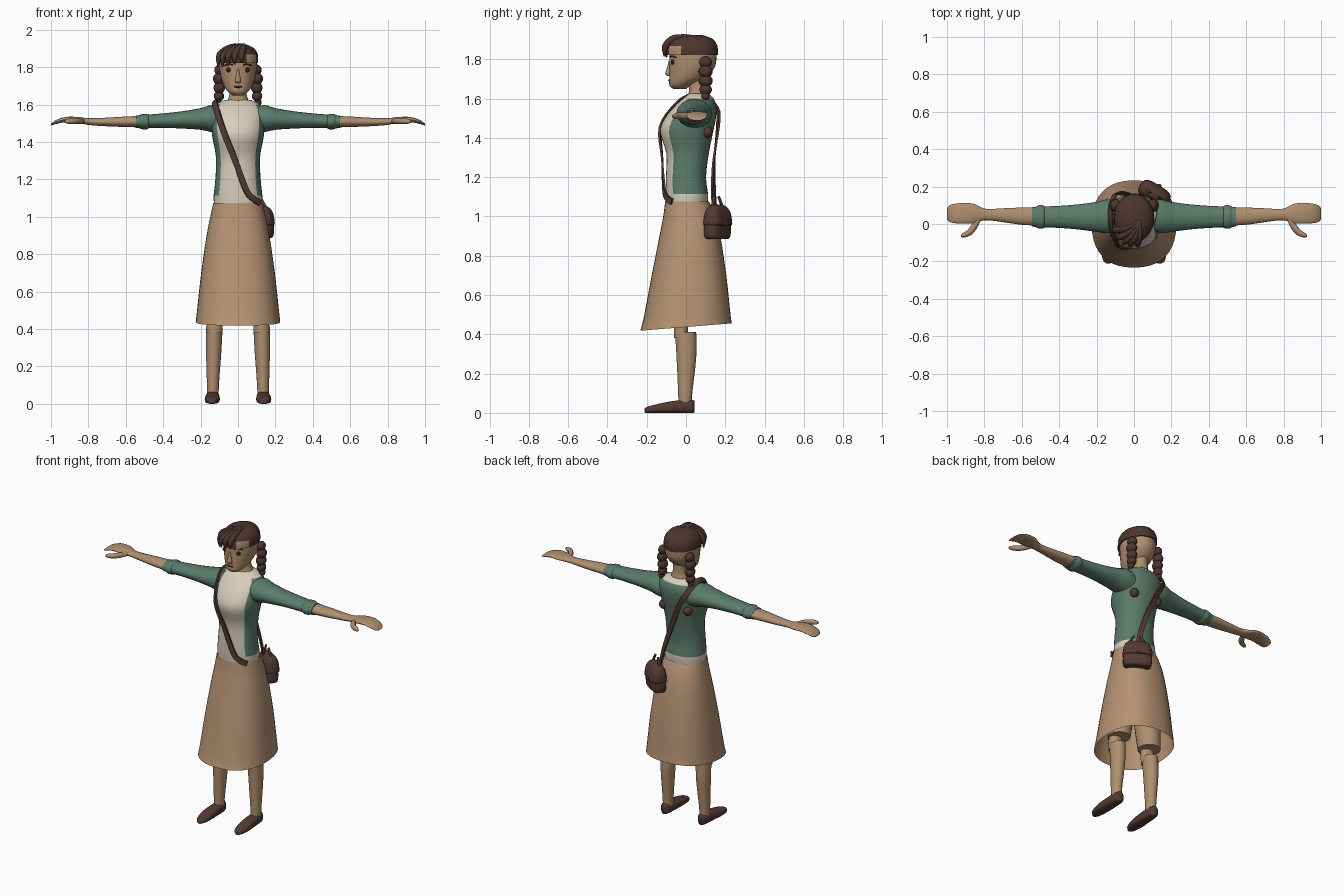
import bpy, bmesh, math
from mathutils import Vector, Matrix


def material(name, rgb):
    m = bpy.data.materials.new(name)
    m.diffuse_color = (*rgb, 1)
    return m


SKIN = material("skin", (0.43, 0.275, 0.16))
TAN = material("skirt_tan", (0.46, 0.29, 0.175))
GREEN = material("jacket_green", (0.105, 0.20, 0.15))
CREAM = material("shirt_cream", (0.68, 0.61, 0.49))
HAIR = material("hair_brown", (0.075, 0.036, 0.030))
LEATHER = material("leather_brown", (0.085, 0.042, 0.034))
DARK = material("eye_dark", (0.03, 0.018, 0.015))


def finish(bm, name, mats, angle=50):
    me = bpy.data.meshes.new(name)
    bm.to_mesh(me)
    bm.free()
    ob = bpy.data.objects.new(name, me)
    bpy.context.collection.objects.link(ob)
    for m in mats:
        me.materials.append(m)
    bpy.ops.object.select_all(action='DESELECT')
    bpy.context.view_layer.objects.active = ob
    ob.select_set(True)
    bpy.ops.object.shade_smooth_by_angle(angle=math.radians(angle))
    return ob


def smooth_rings(rings, steps):
    """Catmull-Rom interpolation between section rings."""
    out = []
    for i in range(len(rings) - 1):
        p0, p1 = rings[max(i - 1, 0)], rings[i]
        p2, p3 = rings[i + 1], rings[min(i + 2, len(rings) - 1)]
        for k in range(steps):
            t = k / steps
            out.append([0.5 * (2 * b + (c - a) * t + (2 * a - 5 * b + 4 * c - d) * t * t
                               + (3 * b - a - 3 * c + d) * t ** 3)
                        for a, b, c, d in zip(p0, p1, p2, p3)])
    return out + [list(rings[-1])]


def loft(name, rings, mats, axis='Z', n=24, e=2.0, caps=True, side=1, steps=3,
         rule=None, warp=None, angle=50):
    """Rings are (position on axis, centre u, centre v, radius u, radius v)."""
    bm = bmesh.new()
    loops = []
    for t, u, v, ru, rv in smooth_rings(rings, steps):
        loop = []
        for i in range(n):
            a = 2 * math.pi * i / n
            s, c = math.sin(a), math.cos(a)
            p = u + ru * math.copysign(abs(s) ** (2 / e), s)
            q = v - rv * math.copysign(abs(c) ** (2 / e), c)
            co = Vector({'X': (t, p, q), 'Y': (p, t, q), 'Z': (p, q, t)}[axis])
            co.x *= side
            loop.append(bm.verts.new(warp(co) if warp else co))
        loops.append(loop)
    for a, b in zip(loops, loops[1:]):
        for i in range(n):
            j = (i + 1) % n
            f = bm.faces.new((a[i], a[j], b[j], b[i]))
            if rule:
                f.material_index = rule(i, f.calc_center_median())
    if caps:
        bm.faces.new(loops[0])
        bm.faces.new(loops[-1])
    bmesh.ops.recalc_face_normals(bm, faces=bm.faces)
    return finish(bm, name, mats, angle)


def ball(name, co, scale, mat):
    bm = bmesh.new()
    bmesh.ops.create_uvsphere(bm, u_segments=16, v_segments=10, radius=1,
                              matrix=Matrix.Translation(co) @ Matrix.Diagonal((*scale, 1)))
    return finish(bm, name, [mat], 80)


def tube(name, pts, mat):
    """Round tapered tube through (x, y, z, radius) points."""
    cu = bpy.data.curves.new(name, 'CURVE')
    cu.dimensions, cu.bevel_depth, cu.bevel_resolution = '3D', 1.0, 2
    cu.use_fill_caps = True
    sp = cu.splines.new('POLY')
    fine = smooth_rings(pts, 4)
    sp.points.add(len(fine) - 1)
    for p, (x, y, z, r) in zip(sp.points, fine):
        p.co, p.radius = (x, y, z, 1), r
    tmp = bpy.data.objects.new(name + "_curve", cu)
    bpy.context.collection.objects.link(tmp)
    bpy.context.view_layer.update()
    bm = bmesh.new()
    bm.from_mesh(bpy.data.meshes.new_from_object(tmp))
    bpy.data.objects.remove(tmp)
    for f in bm.faces:
        f.material_index = 0
    return finish(bm, name, [mat], 60)


def ribbon(name, pts, width, thick, mat):
    """Flat band whose face looks away from the body axis."""
    bm = bmesh.new()
    pts = [Vector(p) for p in smooth_rings(pts, 4)]
    loops = []
    for i, p in enumerate(pts):
        tan = (pts[min(i + 1, len(pts) - 1)] - pts[max(i - 1, 0)]).normalized()
        out = p - Vector((0, 0.03, min(p.z, 1.48)))
        out = (out - tan * out.dot(tan)).normalized()
        w = tan.cross(out) * width / 2
        o = out * thick / 2
        loops.append([bm.verts.new(p + d) for d in (w + o, o - w, -w - o, w - o)])
    for a, b in zip(loops, loops[1:]):
        for i in range(4):
            j = (i + 1) % 4
            bm.faces.new((a[i], a[j], b[j], b[i]))
    bm.faces.new(loops[0])
    bm.faces.new(loops[-1])
    bmesh.ops.recalc_face_normals(bm, faces=bm.faces)
    return finish(bm, name, [mat], 40)


# Torso: cream shirt with an open jacket on the sides and back
loft("torso", [(1.06, 0, .005, .128, .105), (1.115, 0, .005, .13, .107), (1.2, 0, 0, .121, .102),
               (1.32, 0, .008, .118, .108), (1.43, 0, .003, .138, .135), (1.5, 0, .022, .143, .13),
               (1.56, 0, .048, .142, .107), (1.60, 0, .062, .118, .078), (1.625, 0, .066, .07, .05)],
     [CREAM, GREEN], n=36, e=2.2,
     rule=lambda i, c: int(5 <= i < 31 and 1.115 < c.z < 1.605))

# Skirt: open flared sheet with a hem dipping at the front
loft("skirt", [(1.075, 0, .006, .132, .112), (1.0, 0, .017, .148, .133), (.9, 0, .02, .168, .155),
               (.7, 0, .015, .197, .19), (.5, 0, .005, .219, .22), (.437, 0, 0, .226, .233)],
     [TAN], n=40, e=2.35, caps=False,
     warp=lambda c: c + Vector((0, 0, .08 * c.y * max(0, (.75 - c.z) / .313))))

# Neck and head
loft("neck", [(1.58, 0, .055, .075, .058), (1.625, 0, .062, .056, .049), (1.66, 0, .06, .045, .045),
              (1.73, 0, .06, .045, .045)], [SKIN])
loft("head", [(1.648, 0, -.032, .025, .03), (1.665, 0, -.03, .05, .054), (1.70, 0, .003, .076, .088),
              (1.75, 0, .028, .093, .113), (1.80, 0, .035, .10, .12), (1.86, 0, .035, .095, .115),
              (1.90, 0, .035, .06, .08), (1.912, 0, .035, .02, .03)], [SKIN], n=28)
loft("nose", [(1.715, 0, -.083, .012, .011), (1.727, 0, -.088, .016, .018),
              (1.755, 0, -.086, .010, .011), (1.79, 0, -.084, .005, .005)], [SKIN], n=12)
tube("mouth", [(-.022, -.082, 1.695, .003), (0, -.086, 1.694, .005), (.022, -.082, 1.695, .003)], LEATHER)

# Hair cap with a bare patch beside the parting
loft("hair_cap", [(1.822, 0, .032, .107, .132), (1.868, 0, .032, .106, .128),
                  (1.905, 0, .034, .082, .10), (1.924, 0, .035, .035, .045)],
     [HAIR, SKIN], n=28, steps=2,
     rule=lambda i, c: int(c.z < 1.868 and .04 < c.x < .1 and c.y < -.02))
# Swept fringe strands
for i, (x, y, z) in enumerate([(-.104, -.035, 1.80), (-.082, -.075, 1.80), (-.052, -.10, 1.81),
                               (-.018, -.11, 1.815), (.02, -.11, 1.825)]):
    tube("fringe_%d" % i, [(.03, .02, 1.918, .008), (.02 + x * .5, y * .55, 1.908, .016),
                           (x * .95, y * .95, 1.865, .018), (x, y, z, .004)], HAIR)

for s, tag in ((-1, "right"), (1, "left")):
    # Eyes and brows
    ball("eye_" + tag, (s * .049, -.067, 1.785), (.016, .010, .013), DARK)
    tube("brow_" + tag, [(s * .027, -.083, 1.812, .003), (s * .05, -.071, 1.816, .004),
                         (s * .072, -.050, 1.808, .003)], HAIR)
    # Braids
    for k, (x, z, r) in enumerate([(.098, 1.785, .033), (.103, 1.738, .036), (.10, 1.69, .036),
                                   (.102, 1.645, .032), (.108, 1.612, .022)]):
        ball("braid_%s_%d" % (tag, k), (s * x, .10, z), (r * .85, r, r * .9), HAIR)
    # Round patches on the back of the jacket
    ball("back_patch_" + tag, (s * .088, .108, 1.43), (.028, .028, .030), LEATHER)
    # Arms
    loft("sleeve_" + tag, [(.07, .05, 1.515, .075, .07), (.14, .042, 1.525, .09, .072),
                           (.2, .038, 1.523, .08, .058), (.3, .038, 1.518, .067, .046),
                           (.4, .038, 1.514, .059, .039), (.5, .038, 1.509, .055, .036),
                           (.545, .038, 1.508, .052, .034)], [GREEN], axis='X', side=s)
    loft("cuff_" + tag, [(.475, .038, 1.509, .054, .034), (.487, .038, 1.509, .062, .041),
                         (.51, .038, 1.509, .062, .041), (.525, .038, 1.509, .054, .034)],
         [GREEN], axis='X', side=s)
    loft("forearm_and_hand_" + tag,
         [(.48, .04, 1.509, .05, .032), (.6, .042, 1.508, .046, .028), (.7, .047, 1.507, .037, .023),
          (.78, .05, 1.508, .030, .019), (.82, .053, 1.512, .037, .017), (.86, .056, 1.518, .053, .016),
          (.92, .057, 1.520, .055, .014), (.97, .056, 1.508, .050, .011), (.992, .055, 1.497, .040, .007),
          (1.0, .055, 1.492, .026, .004)], [SKIN], axis='X', side=s)
    tube("thumb_" + tag, [(s * .83, .03, 1.512, .014), (s * .855, -.015, 1.512, .017),
                          (s * .88, -.045, 1.512, .016), (s * .91, -.06, 1.510, .013),
                          (s * .925, -.064, 1.508, .005)], SKIN)
    # Legs and shoes
    loft("thigh_" + tag, [(.465, .118, 0, .068, .07), (.7, .095, .005, .08, .085),
                          (.95, .07, .01, .068, .09)], [SKIN], side=s)
    loft("knee_" + tag, [(.38, .126, -.025, .042, .036), (.56, .122, -.027, .042, .037)], [SKIN], side=s)
    loft("calf_" + tag, [(.03, .134, -.005, .031, .034), (.1, .134, -.004, .032, .036),
                         (.28, .130, .002, .041, .05), (.412, .127, -.002, .045, .054)], [SKIN], side=s)
    loft("shoe_" + tag, [(-.21, .138, .012, .012, .011), (-.19, .138, .017, .029, .017),
                         (-.13, .138, .024, .040, .024), (-.07, .136, .030, .038, .030),
                         (0, .135, .033, .034, .033), (.032, .135, .033, .026, .033),
                         (.042, .135, .032, .012, .030)], [LEATHER], axis='Y', e=2.8, side=s)

# Strap across the body
ribbon("strap", [(.085, .145, 1.04), (.07, .14, 1.13), (.02, .142, 1.28), (-.055, .163, 1.46),
                 (-.10, .158, 1.545), (-.122, .09, 1.612), (-.124, .02, 1.612), (-.112, -.05, 1.565),
                 (-.075, -.128, 1.45), (-.015, -.122, 1.30), (.045, -.112, 1.14), (.085, -.098, 1.095),
                 (.118, -.072, 1.075)], .032, .010, LEATHER)

# Shoulder bag, flap and clasp
bag_place = Matrix.Translation((.108, .16, 0)) @ Matrix.Rotation(math.radians(-32), 4, 'Z')
turn = lambda c: bag_place @ c
loft("bag_body", [(.885, 0, 0, .070, .032), (.90, 0, 0, .086, .042), (.96, 0, 0, .086, .044),
                  (1.03, 0, 0, .072, .034), (1.05, 0, 0, .05, .02)], [LEATHER], e=3.5, warp=turn)
loft("bag_flap", [(.955, 0, .002, .084, .049), (.965, 0, .002, .090, .052), (1.02, 0, .002, .082, .044),
                  (1.05, 0, 0, .062, .028), (1.06, 0, 0, .035, .012)], [LEATHER], e=3.2, warp=turn)
ball("bag_clasp", turn(Vector((0, .052, .962))), (.011, .011, .011), LEATHER)
for s in (-1, 1):
    a, b = turn(Vector((s * .06, 0, 1.03))), turn(Vector((s * .02, -.005, 1.10)))
    tube("bag_loop_%s" % ("left" if s > 0 else "right"), [(*a, .008), (*b, .007)], LEATHER)
